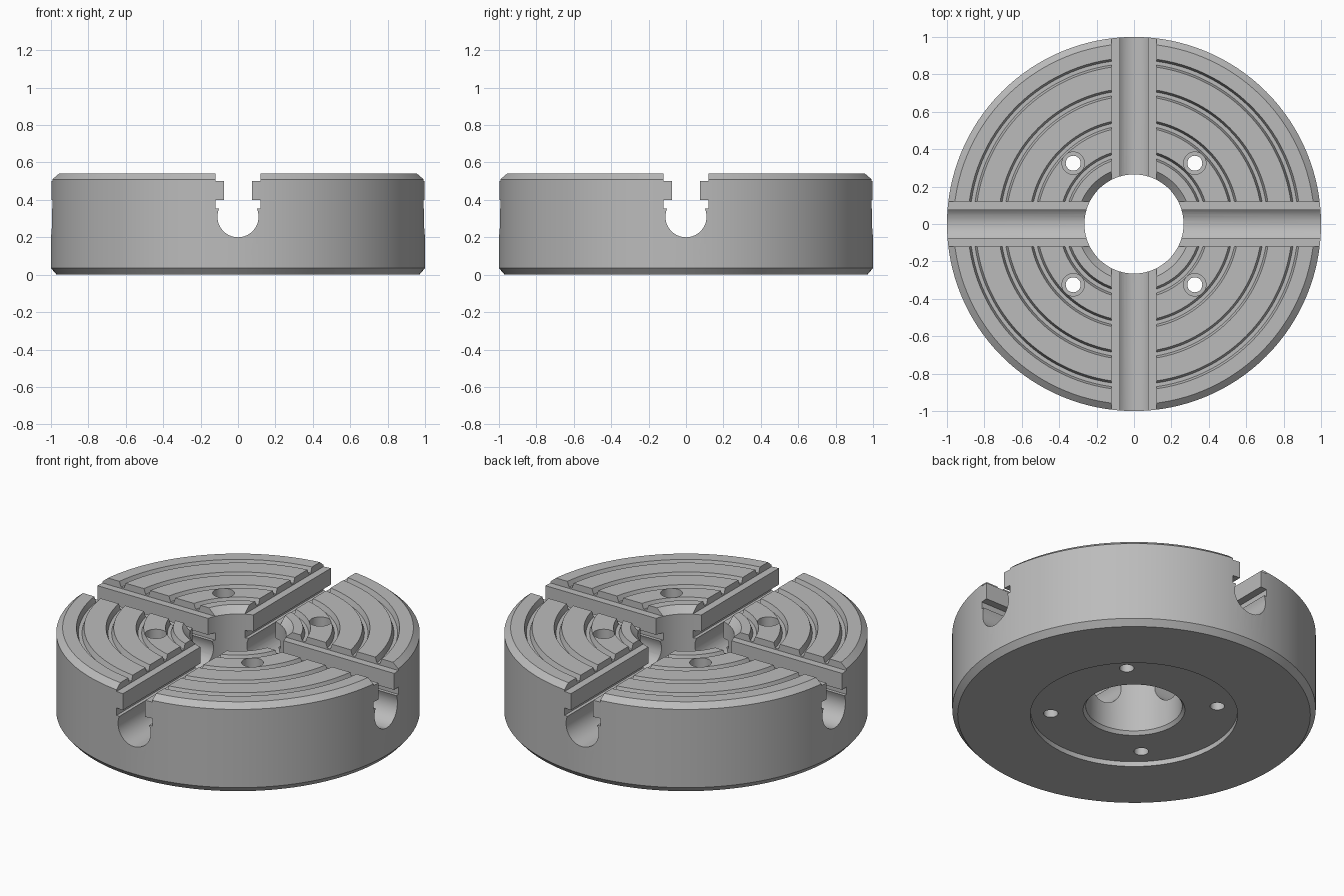
import bpy, bmesh, math
from mathutils import Matrix, Vector

default = bpy.data.objects.get("Cube")
if default:
    bpy.data.objects.remove(default, do_unlink=True)

# Plain machined steel
steel = bpy.data.materials.new("steel grey")
steel.use_nodes = True
steel.diffuse_color = (0.5, 0.5, 0.5, 1)
steel.node_tree.nodes["Principled BSDF"].inputs["Base Color"].default_value = (0.5, 0.5, 0.5, 1)


def finish(name, bm):
    """Turn a bmesh into a closed steel object."""
    bmesh.ops.remove_doubles(bm, verts=bm.verts, dist=1e-5)
    bmesh.ops.recalc_face_normals(bm, faces=bm.faces)
    mesh = bpy.data.meshes.new(name)
    bm.to_mesh(mesh)
    bm.free()
    mesh.materials.append(steel)
    obj = bpy.data.objects.new(name, mesh)
    bpy.context.collection.objects.link(obj)
    return obj


def lathe(name, profile, steps, centre=(0, 0)):
    """Revolve a closed (radius, height) outline about a vertical axis."""
    bm = bmesh.new()
    rings = []
    for i in range(steps):
        a = 2 * math.pi * i / steps
        rings.append([bm.verts.new((centre[0] + r * math.cos(a),
                                    centre[1] + r * math.sin(a), z)) for r, z in profile])
    n = len(profile)
    for i in range(steps):
        here, there = rings[i], rings[(i + 1) % steps]
        for j in range(n):
            k = (j + 1) % n
            quad = [here[j], there[j], there[k], here[k]]
            bm.faces.new(quad)
    return finish(name, bm)


def cylinder(bm, radius, low, high, x, y):
    bmesh.ops.create_cone(bm, cap_ends=True, segments=32, radius1=radius, radius2=radius,
                          depth=high - low,
                          matrix=Matrix.Translation((x, y, (low + high) / 2)))


def cut(target, cutter):
    cutter.hide_render = True
    mod = target.modifiers.new(cutter.name, 'BOOLEAN')
    mod.operation = 'DIFFERENCE'
    mod.solver = 'EXACT'
    mod.object = cutter
    bpy.context.view_layer.objects.active = target
    bpy.ops.object.modifier_apply(modifier=mod.name)
    bpy.data.objects.remove(cutter, do_unlink=True)


# Body outline: bore, recessed underside, chamfered rim, ringed top face
TOP = 0.54
profile = [(0.265, 0.05), (0.28, 0.03), (0.57, 0.03), (0.57, 0), (0.97, 0),
           (1, 0.035), (1, 0.51), (0.965, TOP)]
for r in (0.868, 0.705, 0.54, 0.378):
    profile += [(r + 0.021, TOP), (r + 0.01, 0.508), (r - 0.01, 0.508), (r - 0.021, TOP)]
profile += [(0.305, TOP), (0.265, 0.5)]
body = lathe("chuck_body", profile, 128)

# Crossed jaw slots: wide mouth, narrow neck, square undercut, round channel
side = [(0.12, 0.7), (0.12, 0.5), (0.075, 0.5), (0.075, 0.4), (0.12, 0.4), (0.12, 0.355)]
start = math.asin(0.045 / 0.11)
for i in range(13):
    a = start - (start + math.pi / 2) * i / 12
    side.append((0.11 * math.cos(a), 0.31 + 0.11 * math.sin(a)))
outline = side + [(-x, z) for x, z in reversed(side[:-1])]
for k, name in enumerate(("slot_front_back", "slot_left_right")):
    bm = bmesh.new()
    face = bm.faces.new([bm.verts.new((x, -1.2, z)) for x, z in outline])
    grown = bmesh.ops.extrude_face_region(bm, geom=[face])
    moved = [v for v in grown["geom"] if isinstance(v, bmesh.types.BMVert)]
    bmesh.ops.translate(bm, verts=moved, vec=Vector((0, 2.4, 0)))
    bmesh.ops.rotate(bm, verts=bm.verts, matrix=Matrix.Rotation(k * math.pi / 2, 3, 'Z'))
    cut(body, finish(name, bm))

# Four counterbored bolt holes
for name, radius, low in (("bolt_holes", 0.04, -0.2), ("counterbores", 0.06, 0.38)):
    bm = bmesh.new()
    for x in (-0.325, 0.325):
        for y in (-0.325, 0.325):
            cylinder(bm, radius, low, 0.8, x, y)
    cut(body, finish(name, bm))

# Smooth round walls, crisp machined edges
bpy.ops.object.select_all(action='DESELECT')
body.select_set(True)
bpy.context.view_layer.objects.active = body
bpy.ops.object.shade_smooth_by_angle(angle=math.radians(25))
